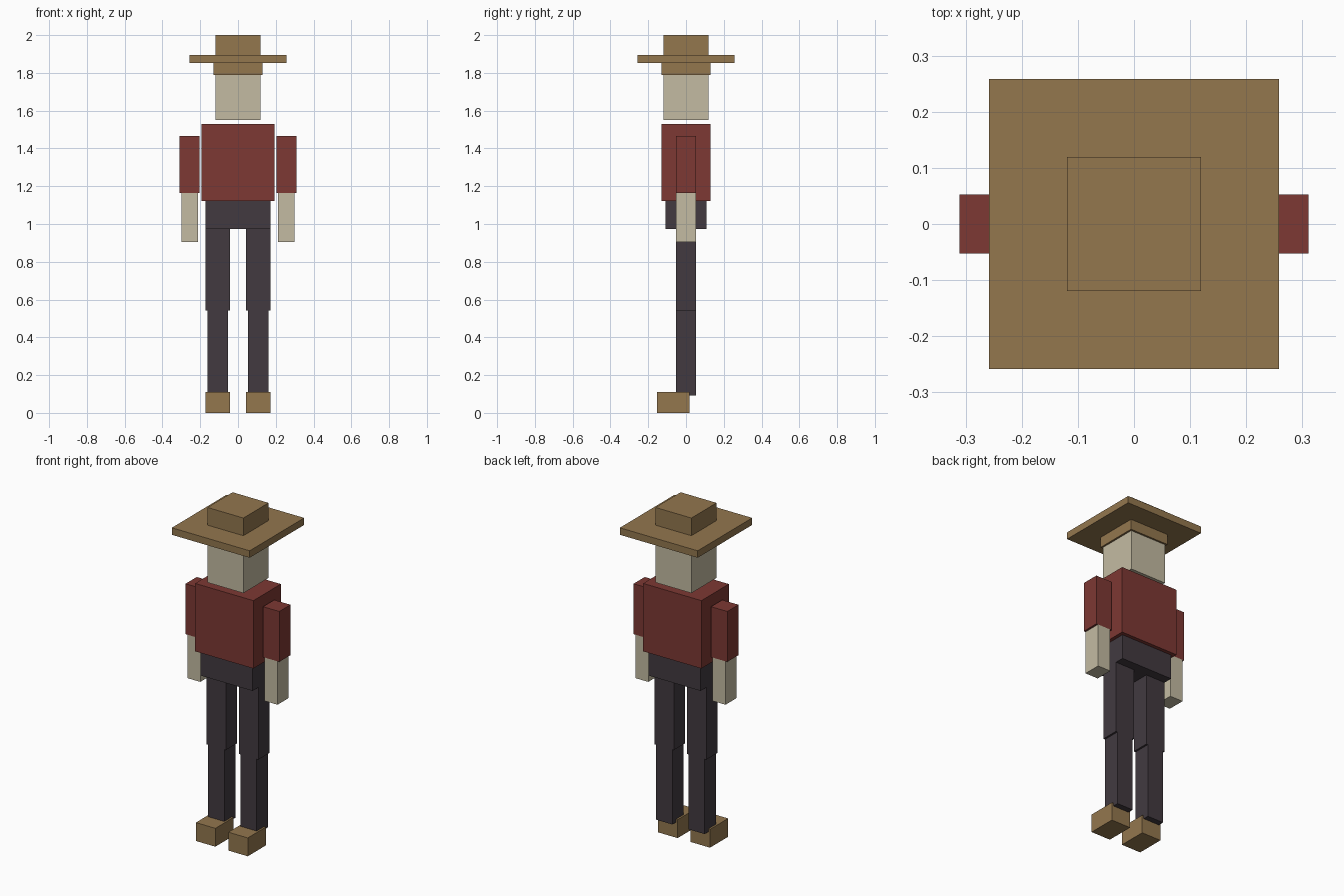
import bpy

if "Cube" in bpy.data.objects:
    bpy.data.objects.remove(bpy.data.objects["Cube"])


def material(name, rgb):
    m = bpy.data.materials.new(name)
    m.diffuse_color = (*rgb, 1)
    m.use_nodes = True
    m.node_tree.nodes["Principled BSDF"].inputs["Base Color"].default_value = m.diffuse_color
    return m


TAN = material("tan_leather", (0.292, 0.184, 0.076))
RED = material("red_shirt", (0.205, 0.040, 0.033))
SKIN = material("pale_skin", (0.552, 0.497, 0.361))
DARK = material("dark_trousers", (0.054, 0.042, 0.051))


def box(name, mat, x, y, z):
    """Box spanning the (min, max) ranges x, y and z."""
    spans = (x, y, z)
    bpy.ops.mesh.primitive_cube_add(size=1, location=[(a + b) / 2 for a, b in spans])
    ob = bpy.context.object
    ob.name = name
    ob.scale = [b - a for a, b in spans]
    bpy.ops.object.transform_apply(location=False, rotation=False, scale=True)
    ob.data.materials.append(mat)


def centred(name, mat, hx, hy, z):
    box(name, mat, (-hx, hx), (-hy, hy), z)


def pair(name, mat, x, y, z):
    """The same box on both sides of the body."""
    box(name + "_left", mat, x, y, z)
    box(name + "_right", mat, (-x[1], -x[0]), y, z)


# Hat
centred("hat_crown", TAN, 0.119, 0.119, (1.894, 2.0))
centred("hat_brim", TAN, 0.258, 0.258, (1.852, 1.894))
centred("hat_band", TAN, 0.130, 0.130, (1.790, 1.852))

# Head and body
centred("head", SKIN, 0.119, 0.119, (1.550, 1.790))
centred("torso", RED, 0.193, 0.130, (1.122, 1.529))
centred("hips", DARK, 0.172, 0.108, (0.974, 1.122))

# Arms
pair("sleeve", RED, (0.203, 0.311), (-0.053, 0.053), (1.164, 1.466))
pair("forearm", SKIN, (0.213, 0.299), (-0.053, 0.053), (0.904, 1.164))

# Legs and shoes
pair("thigh", DARK, (0.043, 0.172), (-0.053, 0.053), (0.541, 0.974))
pair("shin", DARK, (0.054, 0.161), (-0.053, 0.053), (0.092, 0.541))
pair("shoe", TAN, (0.043, 0.172), (-0.153, 0.018), (0.0, 0.110))
